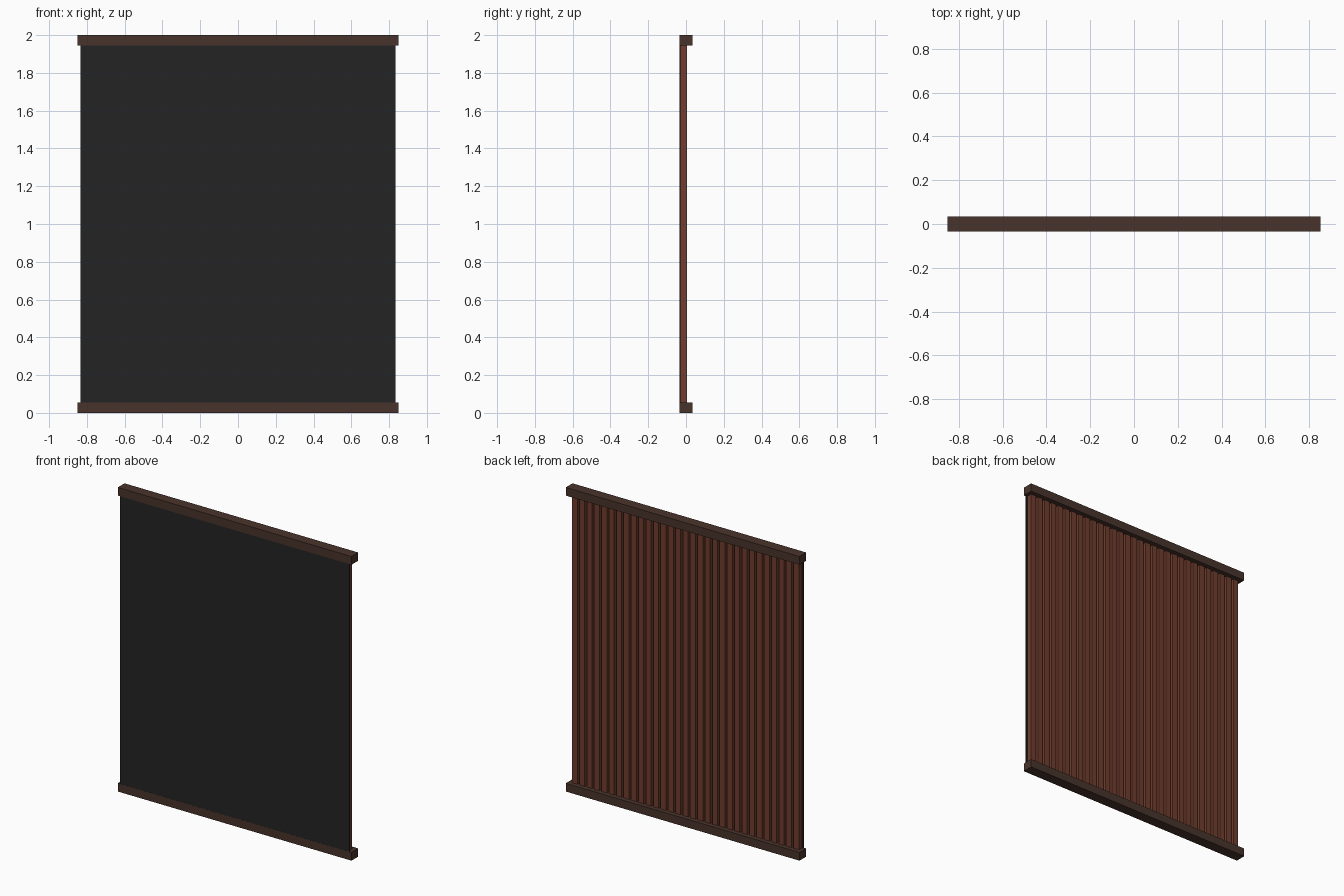
import bpy

if "Cube" in bpy.data.objects:
    bpy.data.objects.remove(bpy.data.objects["Cube"])

def material(name, rgb):
    m = bpy.data.materials.new(name)
    m.diffuse_color = (*rgb, 1)
    m.use_nodes = True
    m.node_tree.nodes["Principled BSDF"].inputs["Base Color"].default_value = m.diffuse_color
    return m

WOOD = material("reddish wood", (0.16, 0.048, 0.027))
DARK = material("dark wood", (0.066, 0.034, 0.025))
FELT = material("black felt", (0.017, 0.017, 0.017))

def box(name, lo, hi, mat):
    bpy.ops.mesh.primitive_cube_add(size=1, location=[(a + b) / 2 for a, b in zip(lo, hi)])
    ob = bpy.context.object
    ob.name = name
    ob.scale = [b - a for a, b in zip(lo, hi)]
    bpy.ops.object.transform_apply(location=False, rotation=False, scale=True)
    ob.data.materials.append(mat)
    return ob

# top and bottom rails
box("bottom_rail", (-0.85, -0.035, 0), (0.85, 0.035, 0.054), DARK)
box("top_rail", (-0.85, -0.035, 1.946), (0.85, 0.035, 2), DARK)

# thin felt backing on the front side
box("felt_backing", (-0.835, -0.0345, 0.05), (0.835, -0.028, 1.95), FELT)

# row of vertical slats behind the backing
COUNT, WIDTH, SPAN = 31, 0.038, 1.65
pitch = (SPAN - WIDTH) / (COUNT - 1)
for i in range(COUNT):
    x = -SPAN / 2 + i * pitch
    box(f"slat_{i + 1}", (x, -0.028, 0.052), (x + WIDTH, 0.006, 1.948), WOOD)
